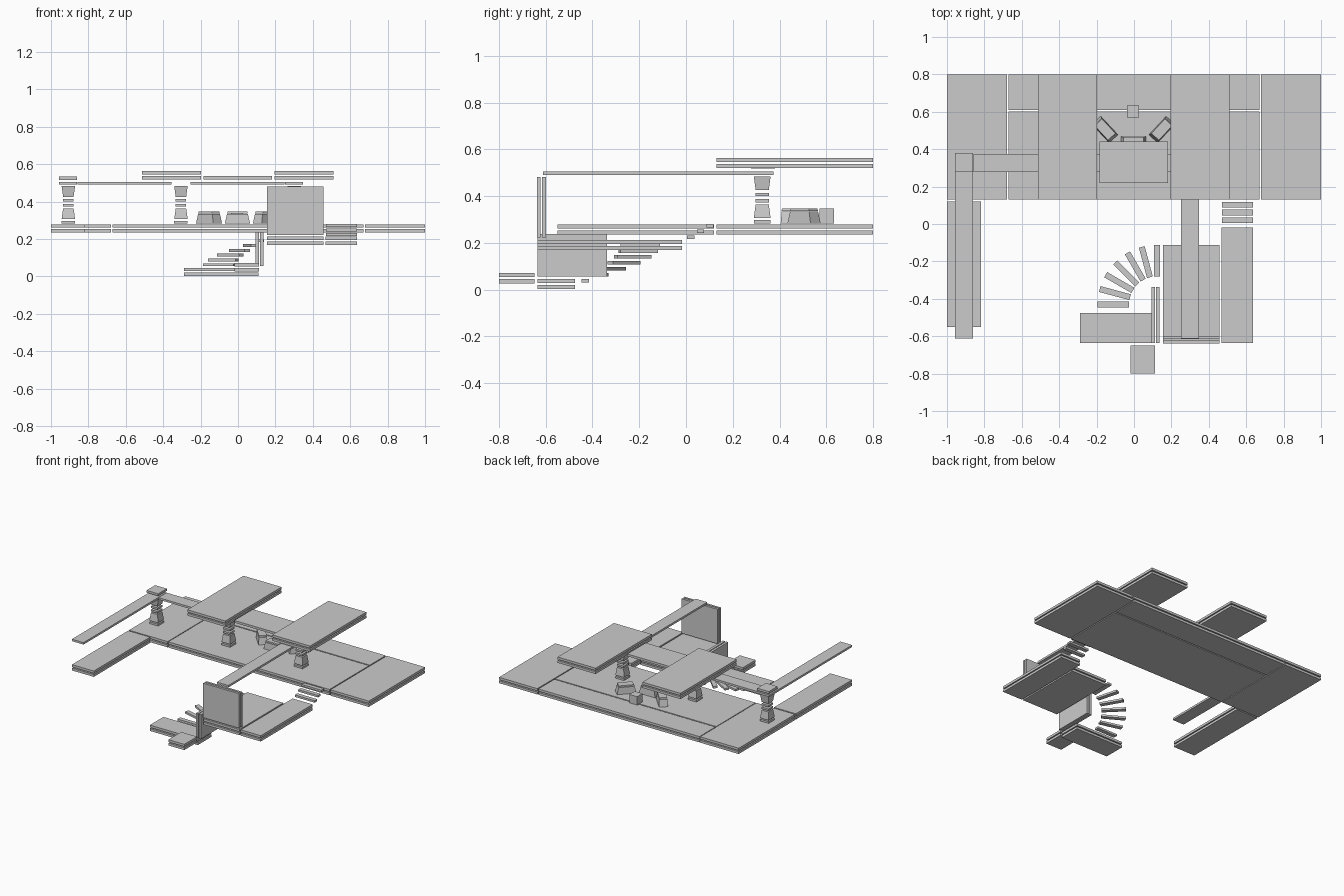
import bpy
from math import radians
from mathutils import Matrix, Vector


def frustum(name, loc, bottom, top, height, angle=0.0):
    """Tapered box: loc is the centre of its base."""
    verts = []
    for (w, d), z in ((bottom, 0), (top, height)):
        verts += [(-w/2, -d/2, z), (w/2, -d/2, z), (w/2, d/2, z), (-w/2, d/2, z)]
    m = Matrix.Translation(Vector(loc)) @ Matrix.Rotation(angle, 4, 'Z')
    verts = [m @ Vector(v) for v in verts]
    faces = [(3, 2, 1, 0), (4, 5, 6, 7), (0, 1, 5, 4), (1, 2, 6, 5), (2, 3, 7, 6), (3, 0, 4, 7)]
    mesh = bpy.data.meshes.new(name)
    mesh.from_pydata(verts, [], faces)
    ob = bpy.data.objects.new(name, mesh)
    bpy.context.collection.objects.link(ob)
    return ob


def box(name, x0, x1, y0, y1, z0, z1):
    size = (x1 - x0, y1 - y0)
    return frustum(name, ((x0 + x1)/2, (y0 + y1)/2, z0), size, size, z1 - z0)


def deck(name, x0, x1, y0, y1, top):
    """Two thin slabs separated by a narrow gap."""
    box(name + "_upper", x0, x1, y0, y1, top - 0.018, top)
    box(name + "_lower", x0, x1, y0, y1, top - 0.044, top - 0.026)


# Main floor and its front arm
FLOOR = 0.279
deck("floor_left", -1.0, -0.678, 0.13, 0.8, FLOOR)
deck("floor_right", 0.68, 1.0, 0.13, 0.8, FLOOR)
deck("floor_middle", -0.672, 0.672, 0.13, 0.601, FLOOR)
deck("floor_back_strip", -0.672, 0.672, 0.61, 0.8, FLOOR)
deck("floor_left_arm", -1.0, -0.818, -0.55, 0.12, FLOOR)

# Roof slabs with a bridge between them
deck("roof_left", -0.514, -0.197, 0.13, 0.8, 0.563)
deck("roof_right", 0.194, 0.51, 0.13, 0.8, 0.563)
box("roof_bridge", -0.185, 0.182, 0.22, 0.44, 0.519, 0.536)

# Overhead beams and the corner cap
for name, x0, x1, y0, y1 in (("left_long", -0.957, -0.86, -0.612, 0.375),
                             ("right_long", 0.252, 0.348, -0.612, 0.375),
                             ("left_cross", -0.857, -0.355, 0.278, 0.375),
                             ("middle_cross", -0.255, 0.249, 0.278, 0.375)):
    box("beam_" + name, x0, x1, y0, y1, 0.491, 0.506)
box("corner_cap", -0.957, -0.86, 0.278, 0.38, 0.517, 0.534)

# Square waisted columns: (base z, height, bottom width, top width)
SECTIONS = ((0.283, 0.014, 0.072, 0.072), (0.306, 0.058, 0.072, 0.056),
            (0.373, 0.014, 0.056, 0.056), (0.400, 0.014, 0.056, 0.056),
            (0.426, 0.058, 0.056, 0.072))
for side, x in (("left", -0.907), ("middle", -0.305), ("right", 0.3)):
    for i, (z, h, b, t) in enumerate(SECTIONS):
        frustum(f"column_{side}_{i}", (x, 0.326, z), (b, b), (t, t), h)

# Three consoles around a seat block
for side, x, y, ang in (("left", -0.155, 0.505, -47), ("centre", -0.003, 0.437, 0),
                        ("right", 0.149, 0.505, 47)):
    a = radians(ang)
    frustum("console_body_" + side, (x, y, 0.283), (0.135, 0.064), (0.112, 0.056), 0.05, a)
    frustum("console_top_" + side, (x, y, 0.337), (0.11, 0.056), (0.105, 0.054), 0.009, a)
box("seat_block", -0.037, 0.028, 0.57, 0.634, 0.283, 0.346)

# Middle landing with the short stair up to the floor
deck("landing_main", 0.156, 0.457, -0.636, -0.113, 0.213)
deck("landing_side", 0.468, 0.635, -0.636, -0.018, 0.213)
for i in range(3):
    y, z = 0.005 + i*0.041, 0.217 + i*0.024
    box(f"short_stair_step_{i}", 0.47, 0.635, y, y + 0.031, z, z + 0.015)

# Upright double panel on the landing
box("landing_panel_front", 0.156, 0.457, -0.638, -0.622, 0.222, 0.482)
box("landing_panel_back", 0.156, 0.457, -0.615, -0.599, 0.222, 0.482)

# Curved stair from the lower landing
for i in range(7):
    a = radians(180 - 15*i)
    centre = Matrix.Rotation(a, 3, 'Z') @ Vector((0.234, 0, 0)) + Vector((0.124, -0.43, 0.03 + 0.0255*i))
    frustum(f"curved_stair_step_{i}", centre, (0.168, 0.032), (0.168, 0.032), 0.015, a)

# Lower landing, entry pad and upright double side panel
deck("lower_landing", -0.29, 0.11, -0.636, -0.475, 0.046)
deck("entry_pad", -0.02, 0.112, -0.8, -0.649, 0.071)
box("side_panel_inner", 0.094, 0.112, -0.636, -0.338, 0.055, 0.238)
box("side_panel_outer", 0.118, 0.137, -0.636, -0.338, 0.055, 0.238)
